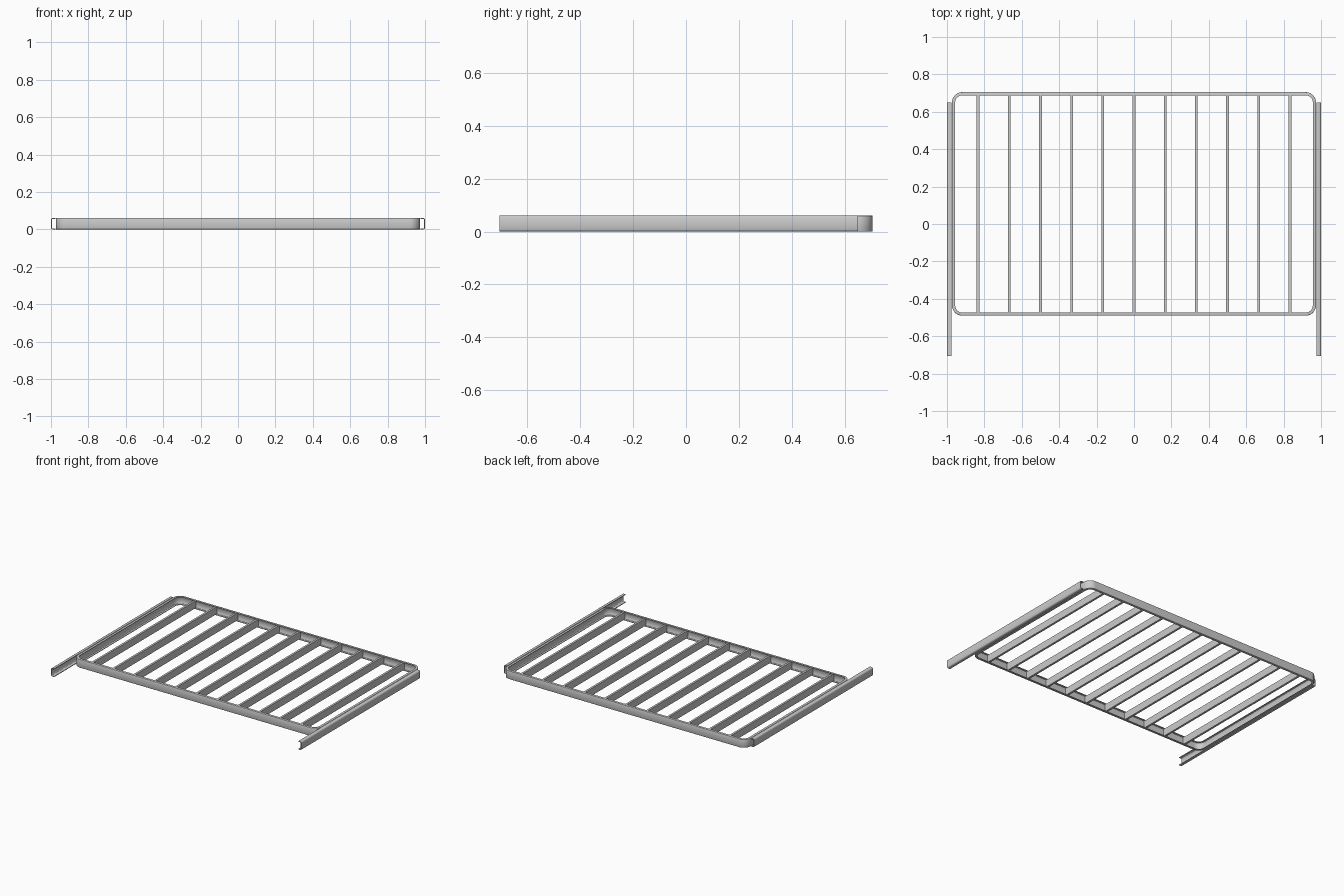
import bpy, bmesh, math

if "Cube" in bpy.data.objects:
    bpy.data.objects.remove(bpy.data.objects["Cube"])

H = 0.06  # overall height


def channel(depth, wall, bevel):
    """C section as (inward offset, z): web on the outside, open inward."""
    return [(depth, 0), (bevel, 0), (bevel * 0.3, bevel * 0.3), (0, bevel),
            (0, H - bevel), (bevel * 0.3, H - bevel * 0.3), (bevel, H), (depth, H),
            (depth, H - wall), (wall + bevel * 0.3, H - wall),
            (wall, H - wall - bevel * 0.3), (wall, wall + bevel * 0.3),
            (wall + bevel * 0.3, wall), (depth, wall)]


def skin(name, rings, closed):
    """Bridge a list of point rings into one object."""
    bm = bmesh.new()
    vs = [[bm.verts.new(p) for p in ring] for ring in rings]
    n, m = len(vs), len(vs[0])
    for i in range(n if closed else n - 1):
        a, b = vs[i], vs[(i + 1) % n]
        for j in range(m):
            k = (j + 1) % m
            bm.faces.new((a[j], a[k], b[k], b[j]))
    if not closed:
        bm.faces.new(vs[0])
        bm.faces.new(vs[-1][::-1])
    bmesh.ops.recalc_face_normals(bm, faces=bm.faces)
    me = bpy.data.meshes.new(name)
    bm.to_mesh(me)
    bm.free()
    ob = bpy.data.objects.new(name, me)
    bpy.context.collection.objects.link(ob)
    bpy.ops.object.select_all(action='DESELECT')
    ob.select_set(True)
    bpy.context.view_layer.objects.active = ob
    bpy.ops.object.shade_smooth_by_angle(angle=math.radians(50))
    return ob


# Rounded rectangular frame, inward-facing channel swept around the corners
X, Y0, Y1, R, STEPS = 0.973, -0.49, 0.705, 0.055, 10
section = channel(0.017, 0.004, 0.002)
rings = []
corners = [(X - R, Y1 - R), (-X + R, Y1 - R), (-X + R, Y0 + R), (X - R, Y0 + R)]
for q, (cx, cy) in enumerate(corners):
    for s in range(STEPS + 1):
        a = math.pi / 2 * (q + s / STEPS)
        rings.append([(cx + (R - o) * math.cos(a), cy + (R - o) * math.sin(a), z)
                      for o, z in section])
skin("frame", rings, True)

# Eleven upright slats seated in the frame channel
for i in range(11):
    x = (i - 5) / 6
    w = 0.0075
    prof = [(x - w, 0.004), (x + w, 0.004), (x + w, H - 0.004), (x - w, H - 0.004)]
    skin(f"slat_{i + 1}", [[(px, y, z) for px, z in prof]
                           for y in (Y0 + 0.004, Y1 - 0.004)], False)

# Side runner rails, softly rounded channel, mirrored
rail = channel(0.024, 0.005, 0.008)
ob = skin("side_rail", [[(1 - o, y, z) for o, z in rail] for y in (-0.705, 0.65)], False)
ob.modifiers.new("Mirror", 'MIRROR')
